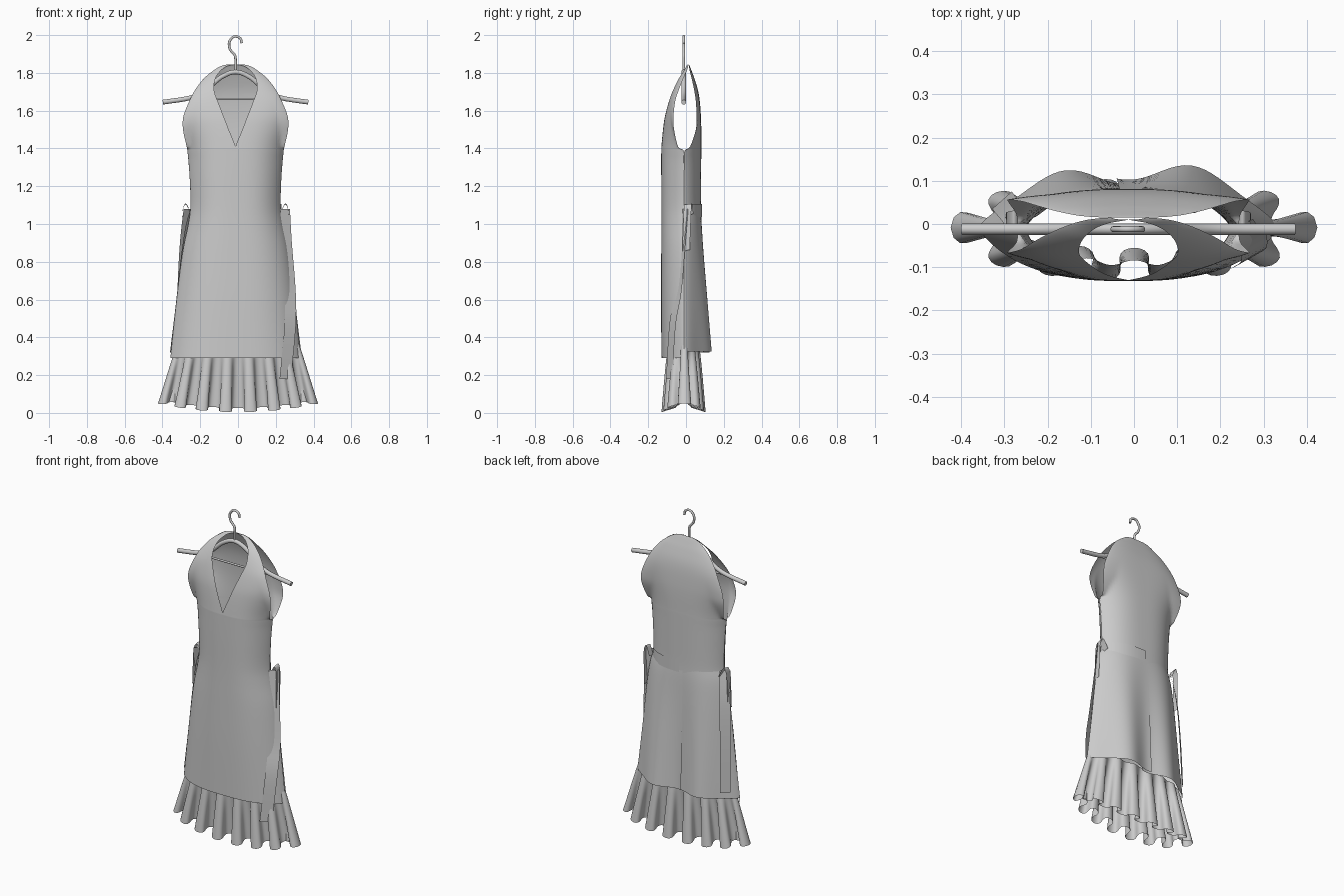
import bpy, bmesh, math
from mathutils import Vector

if "Cube" in bpy.data.objects:
    bpy.data.objects.remove(bpy.data.objects["Cube"])

CX = -0.013  # centre line of the dress


def add_mesh(name, grid, closed=False):
    """Turn rows of points into a smooth sheet."""
    bm = bmesh.new()
    rows = [[bm.verts.new(p) for p in r] for r in grid]
    n = len(rows[0])
    for a, b in zip(rows, rows[1:]):
        for i in range(n if closed else n - 1):
            j = (i + 1) % n
            bm.faces.new((a[i], a[j], b[j], b[i]))
    bmesh.ops.remove_doubles(bm, verts=bm.verts, dist=0.0004)
    bmesh.ops.recalc_face_normals(bm, faces=bm.faces)
    for f in bm.faces:
        f.smooth = True
    me = bpy.data.meshes.new(name)
    bm.to_mesh(me)
    bm.free()
    ob = bpy.data.objects.new(name, me)
    bpy.context.collection.objects.link(ob)
    return ob


def spline(keys, sub=5):
    """Catmull-Rom through tuples of equal length."""
    out = []
    for i in range(len(keys) - 1):
        k = [Vector(keys[min(max(i + d, 0), len(keys) - 1)]) for d in (-1, 0, 1, 2)]
        for s in range(sub):
            t = s / sub
            out.append(0.5 * (2 * k[1] + (k[2] - k[0]) * t
                              + (2 * k[0] - 5 * k[1] + 4 * k[2] - k[3]) * t * t
                              + (3 * k[1] - k[0] - 3 * k[2] + k[3]) * t ** 3))
    out.append(Vector(keys[-1]))
    return out


def bulge(x, w, yc, ye):
    s = min(abs(x) / max(w, 1e-5), 1)
    return ye + (yc - ye) * (1 - s ** 2.9) ** 0.8


def half_sheet(name, keys, cols=20):
    """keys: z, inner x, outer x, y at centre, y at edge. Mirrored in x."""
    grid = []
    for z, xi, xo, yc, ye in spline(keys):
        xi = max(xi, 0) if z > 1.41 else 0
        t = min(max((z - 1.40) / 0.27, 0), 1)
        t = t * t * (3 - 2 * t)
        clip = min if yc < ye else max
        row = []
        for c in range(cols + 1):
            x = xi + (xo - xi) * math.sin(math.pi / 2 * c / cols)
            y = bulge(x, xo, yc, ye)
            if z > 1.38:  # open the armhole without creasing the body
                y = t * y + (1 - t) * clip(bulge(x, xo, yc, -0.01), ye)
            row.append((x, y, z))
        grid.append(row)
    ob = add_mesh(name, grid)
    ob.location.x = CX
    m = ob.modifiers.new("mirror", 'MIRROR')
    m.merge_threshold = 0.0005
    return ob


# front panel with V neck and halter straps
half_sheet("dress_front", [
    (0.29, 0, 0.345, -0.130, -0.01), (0.60, 0, 0.312, -0.132, -0.01),
    (0.85, 0, 0.280, -0.131, -0.01), (1.00, 0, 0.250, -0.130, -0.01),
    (1.10, 0, 0.238, -0.130, -0.01), (1.25, 0, 0.243, -0.131, -0.01),
    (1.38, 0, 0.254, -0.131, -0.01), (1.41, 0, 0.259, -0.130, -0.042),
    (1.50, 0.036, 0.278, -0.122, -0.063), (1.57, 0.063, 0.276, -0.112, -0.066),
    (1.65, 0.094, 0.245, -0.092, -0.057), (1.71, 0.114, 0.214, -0.072, -0.038),
    (1.77, 0.107, 0.168, -0.045, -0.014), (1.81, 0.080, 0.120, -0.018, 0.004),
    (1.835, 0.045, 0.080, 0.000, 0.012), (1.845, 0.0, 0.04, 0.010, 0.015)])

# back bodice
half_sheet("dress_back_bodice", [
    (1.03, 0, 0.243, 0.080, -0.01), (1.10, 0, 0.238, 0.079, -0.01),
    (1.25, 0, 0.243, 0.080, -0.01), (1.38, 0, 0.254, 0.081, -0.01),
    (1.41, 0, 0.259, 0.081, 0.022), (1.50, 0, 0.278, 0.081, 0.052),
    (1.57, 0, 0.276, 0.079, 0.056), (1.65, 0, 0.245, 0.073, 0.052),
    (1.71, 0, 0.214, 0.063, 0.043), (1.77, 0, 0.168, 0.045, 0.030),
    (1.81, 0, 0.120, 0.030, 0.020), (1.835, 0, 0.080, 0.020, 0.016),
    (1.845, 0, 0.04, 0.015, 0.015)])


# two overlapping back skirt panels with soft lobes
def back_skirt(name, x0, x1, off):
    grid = []
    for z, w, yc in spline([(0.33, 0.347, 0.108), (0.60, 0.314, 0.099),
                            (0.85, 0.286, 0.089), (1.00, 0.262, 0.083), (1.08, 0.237, 0.077)]):
        t = (1.08 - z) / 0.75
        row = []
        for c in range(33):
            a = x0 + (x1 - x0) * c / 32
            x = w * math.sin(a * math.pi / 2)
            s = abs(x) / w
            y = bulge(x, w, yc, -0.01)
            y += t * (1 - s ** 3) * (off - 0.022 * math.cos(2 * math.pi * x / 0.31))
            row.append((x + CX, y, z - 0.012 * t * (1 - off * 40)))
        grid.append(row)
    add_mesh(name, grid)


back_skirt("back_skirt_left", -1, 0.06, 0.004)
back_skirt("back_skirt_right", -0.05, 1, 0.016)

# gathered flounce below the hem, folds spaced evenly round the edge
N, FOLDS, A = 280, 14, 0.318
raw = [2 * math.pi * i / 2000 for i in range(2001)]
length = [0.0]
for p, q in zip(raw, raw[1:]):
    length.append(length[-1] + math.hypot(A * (math.cos(q) - math.cos(p)),
                                          0.08 * (math.sin(q) - math.sin(p))))
angles, j = [], 0
for i in range(N):
    while length[j] < length[-1] * i / N:
        j += 1
    angles.append(raw[j])
grid = []
for k in range(9):
    t = k / 8
    row = []
    for i, th in enumerate(angles):
        c, s = math.cos(th), math.sin(th)
        u = 2 * math.pi * i / N
        ph = FOLDS * u + 0.7 * math.sin(2 * u)
        wave = math.cos(ph)
        a = A + 0.068 * t
        b = (0.082 if s < 0 else 0.072) + 0.003 * t
        amp = 0.006 + 0.032 * t ** 0.8
        nrm = Vector((c * b, s * a)).normalized()
        side = 0.014 * t * math.sin(2 * ph)  # folds balloon sideways
        x = a * c + nrm.x * amp * wave - nrm.y * side
        y = b * s + nrm.y * amp * wave + nrm.x * side
        hem = 0.003 + 0.045 * (x / 0.42) ** 2 + 0.012 * (1 - wave)
        row.append((x, y - 0.008, 0.36 + (hem - 0.36) * t))
    grid.append(row)
add_mesh("flounce", grid, closed=True)


# waist ties: ribbons, loops and back band
def ribbon(name, path, width):
    w = Vector(width) / 2
    add_mesh(name, [[p - w, p, p + w] for p in spline(path)])


ribbon("tie_tail_right", [(0.245, -0.005, 1.08), (0.255, -0.02, 0.9), (0.275, -0.04, 0.65),
                          (0.276, -0.072, 0.46), (0.25, -0.088, 0.18)], (0.06, 0.034, 0))
ribbon("tie_tail_left", [(-0.265, 0.0, 1.08), (-0.285, 0.03, 0.9), (-0.298, 0.045, 0.65),
                         (-0.305, 0.055, 0.36)], (0.045, 0.04, 0))
for side, label in ((1, "right"), (-1, "left")):
    ribbon("tie_loop_" + label,
           [(CX + side * x, y, z) for x, y, z in
            ((0.235, 0.02, 1.05), (0.262, 0.012, 1.105), (0.280, 0.008, 1.07),
             (0.283, 0.004, 0.97), (0.284, 0.0, 0.86))], (0, 0.04, 0.006))

band = []
for z in (1.035, 1.07, 1.105):
    xs = [0.244 * math.sin(math.pi / 2 * i / 16) for i in range(17)]
    band.append([(CX + x, bulge(x, 0.244, 0.085, -0.01), z) for x in xs])
add_mesh("back_waist_band", band)


# hanger
def tube(name, pts, r):
    cu = bpy.data.curves.new(name, 'CURVE')
    cu.dimensions = '3D'
    cu.bevel_depth = r
    cu.bevel_resolution = 3
    cu.use_fill_caps = True
    sp = cu.splines.new('POLY')
    path = spline(pts)
    sp.points.add(len(path) - 1)
    for q, p in zip(sp.points, path):
        q.co = (*p, 1)
    sp.use_smooth = True
    ob = bpy.data.objects.new(name, cu)
    bpy.context.collection.objects.link(ob)


HY = -0.012
tube("hanger_arms", [(CX + x, HY, z) for x, z in
                     ((-0.385, 1.645), (-0.24, 1.668), (-0.16, 1.705), (-0.08, 1.775), (0, 1.805),
                      (0.08, 1.775), (0.16, 1.705), (0.24, 1.668), (0.385, 1.645))], 0.013)
tube("hanger_rod", [(CX - 0.24, HY, 1.662), (CX, HY, 1.662), (CX + 0.24, HY, 1.662)], 0.006)
tube("hanger_hook", [(x, HY, z) for x, z in
                     ((-0.013, 1.80), (-0.013, 1.87), (-0.018, 1.895), (-0.042, 1.925),
                      (-0.047, 1.96), (-0.030, 1.987), (-0.008, 1.993), (0.014, 1.98),
                      (0.019, 1.957))], 0.007)
